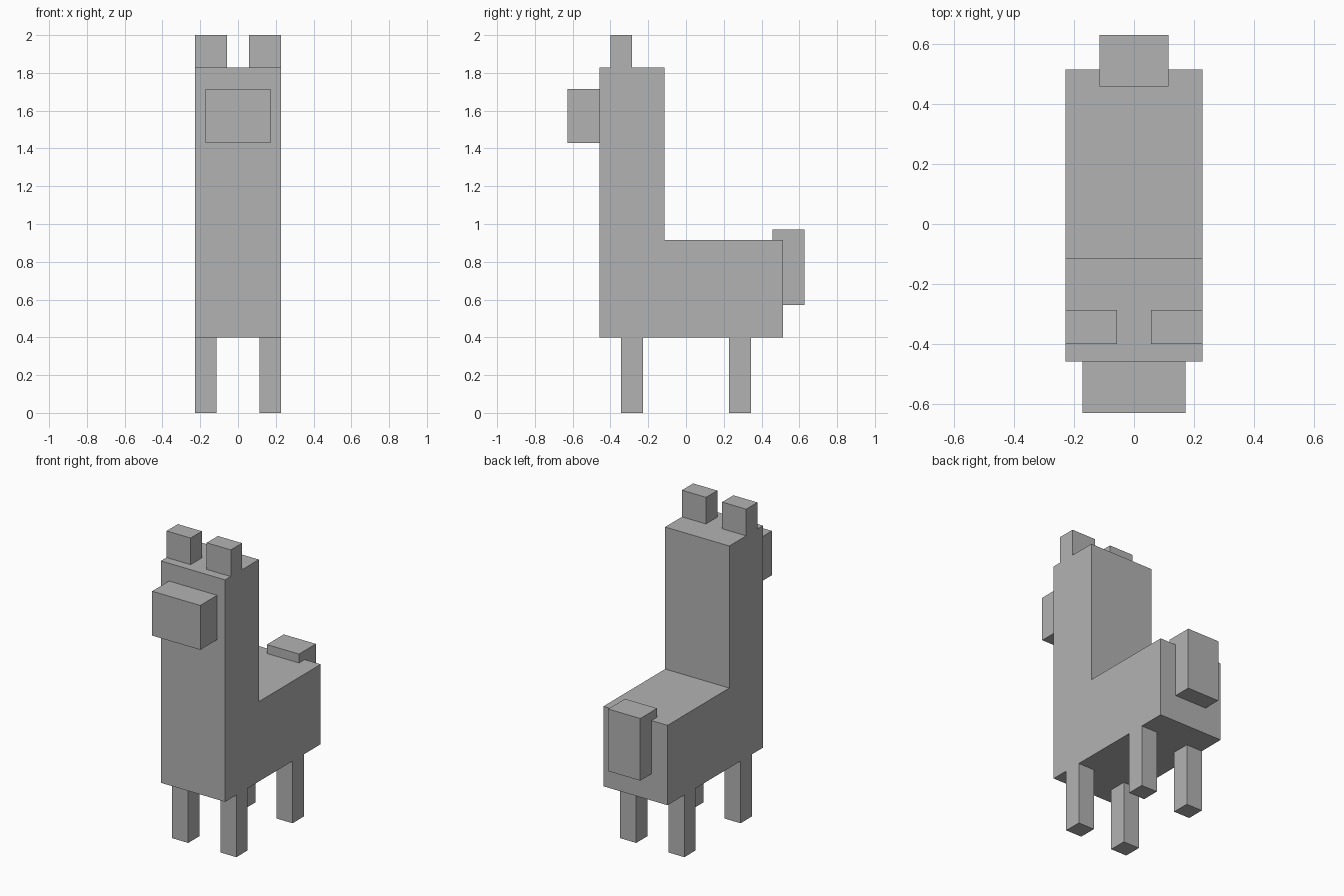
import bpy
import bmesh

cube = bpy.data.objects.get("Cube")
if cube:
    bpy.data.objects.remove(cube, do_unlink=True)

U = 2 / 35  # one block unit

grey = bpy.data.materials.new("plain grey")
colour = (0.45, 0.45, 0.45, 1)
grey.use_nodes = True
grey.diffuse_color = colour
grey.node_tree.nodes["Principled BSDF"].inputs["Base Color"].default_value = colour


def extrude_profile(name, profile, x0, x1):
    """Extrude a (y, z) outline from x0 to x1, all in block units."""
    bm = bmesh.new()
    face = bm.faces.new([bm.verts.new((x0 * U, y * U, z * U)) for y, z in profile])
    ext = bmesh.ops.extrude_face_region(bm, geom=[face])
    verts = [g for g in ext["geom"] if isinstance(g, bmesh.types.BMVert)]
    bmesh.ops.translate(bm, verts=verts, vec=((x1 - x0) * U, 0, 0))
    bmesh.ops.recalc_face_normals(bm, faces=bm.faces)
    mesh = bpy.data.meshes.new(name)
    bm.to_mesh(mesh)
    bm.free()
    mesh.materials.append(grey)
    obj = bpy.data.objects.new(name, mesh)
    bpy.context.collection.objects.link(obj)
    return obj


def block(name, x, y, z):
    """Box from (min, max) ranges."""
    outline = [(y[0], z[0]), (y[1], z[0]), (y[1], z[1]), (y[0], z[1])]
    return extrude_profile(name, outline, *x)


# Body and neck in one L-shaped outline
extrude_profile("body_and_neck",
                [(-8, 7), (9, 7), (9, 16), (-2, 16), (-2, 32), (-8, 32)], -4, 4)

# Snout and tail
block("snout", (-3, 3), (-11, -8), (25, 30))
block("tail", (-2, 2), (8, 11), (10, 17))

# Ears and legs on both sides
for side, s in (("left", 1), ("right", -1)):
    block(f"{side}_ear", sorted((s, 4 * s)), (-7, -5), (32, 35))
    for end, y in (("front", -6), ("back", 4)):
        block(f"{end}_{side}_leg", sorted((2 * s, 4 * s)), (y, y + 2), (0, 7))
